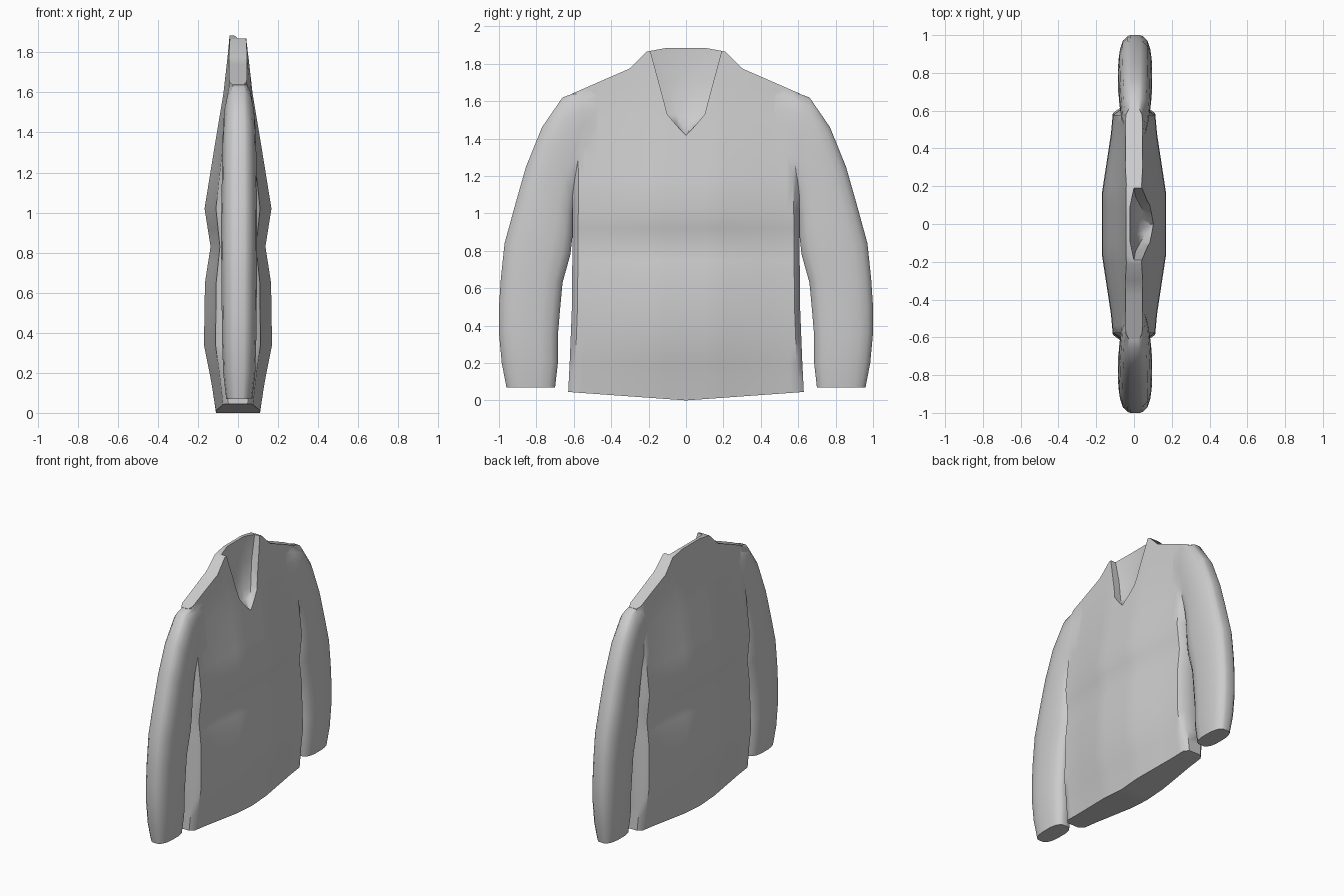
import bpy, bmesh

if "Cube" in bpy.data.objects:
    bpy.data.objects.remove(bpy.data.objects["Cube"])


def lerp(table, v):
    """Piecewise linear lookup in a list of (key, value)."""
    for (a, fa), (b, fb) in zip(table, table[1:]):
        if v <= b:
            return fa + (fb - fa) * max(0, (v - a) / (b - a))
    return table[-1][1]


def loft(name, rings):
    """Closed skin over equal-length rings, capped at both ends."""
    bm = bmesh.new()
    loops = [[bm.verts.new(p) for p in r] for r in rings]
    n = len(rings[0])
    for a, b in zip(loops, loops[1:]):
        for i in range(n):
            j = (i + 1) % n
            bm.faces.new((a[i], a[j], b[j], b[i]))
    # caps as strips between the two mirrored halves of the ring
    for l in (loops[0], loops[-1]):
        for i in range(n // 2 - 1):
            bm.faces.new((l[i], l[i + 1], l[n - 2 - i], l[n - 1 - i]))
    bmesh.ops.recalc_face_normals(bm, faces=bm.faces)
    me = bpy.data.meshes.new(name)
    bm.to_mesh(me)
    bm.free()
    ob = bpy.data.objects.new(name, me)
    bpy.context.collection.objects.link(ob)
    return ob


def combine(target, tool, operation):
    mod = target.modifiers.new(operation.lower(), 'BOOLEAN')
    mod.object, mod.operation, mod.solver = tool, operation, 'EXACT'
    bpy.context.view_layer.objects.active = target
    bpy.ops.object.modifier_apply(modifier=mod.name)
    bpy.data.objects.remove(tool)


# Torso: outline tables
depth = [(0, .11), (.05, .115), (.2, .142), (.34, .17), (.65, .165), (.83, .137),
         (1.02, .167), (1.36, .112), (1.6, .072), (1.87, .042)]
across = [(0, 1), (.16, 1), (.47, .72), (.58, .66), (.61, .42)]
shoulder = [(0, 1.885), (.1, 1.885), (.21, 1.865), (.3, 1.775), (.61, 1.64)]
hem = [(0, 0), (.61, .045)]
width = [(0, .632), (.2, .622), (.5, .61), (1.1, .605), (1.9, .61)]
half = [.05, .1, .16, .21, .3, .38, .47, .54, .58, .61]
cols = [-y for y in reversed(half)] + [0] + half
levels = [0, .12, .2, .34, .5, .65, .75, .83, .92, 1.02, 1.2,
          1.36, 1.48, 1.6, 1.7, 1.8, 1.885]
rings = []
for lv in levels:
    front, back = [], []
    for y in cols:
        a = abs(y)
        z = lv if lv else lerp(hem, a)
        if lv > 1.2:
            z = 1.2 + (lv - 1.2) / .685 * (lerp(shoulder, a) - 1.2)
        x = lerp(depth, z) * lerp(across, a)
        yy = y * lerp(width, z) / .61
        front.append((x, yy, z))
        back.append((-x, yy, z))
    rings.append(front + back[::-1])
sweater = loft("sweater", rings)

# Sleeves: outer point, inner point and half thickness of each section
sections = [((.45, 1.67), (.45, 1.2), .05), ((.56, 1.655), (.54, 1.18), .072),
            ((.66, 1.62), (.585, 1.14), .08), ((.77, 1.46), (.595, 1.07), .085),
            ((.855, 1.25), (.603, .98), .087), ((.915, 1.04), (.607, .88), .09),
            ((.97, .84), (.618, .78), .09), ((.99, .65), (.66, .63), .088),
            ((1, .5), (.673, .49), .087), ((1, .36), (.685, .35), .085),
            ((.985, .2), (.685, .2), .08), ((.96, .07), (.70, .07), .065)]
profile = [(1, .3), (.96, .48), (.82, .75), (.55, .92), (.25, 1),
           (-.4, 1), (-.75, .85), (-.93, .6), (-1, .35)]
for side in (-1, 1):
    rings = []
    for (yo, zo), (yi, zi), t in sections:
        ring = []
        for s, d in profile + [(s, -d) for s, d in reversed(profile)]:
            k = (s + 1) / 2
            ring.append((.006 + d * t, side * (yi + (yo - yi) * k), zi + (zo - zi) * k))
        rings.append(ring)
    combine(sweater, loft("sleeve", rings), 'UNION')

# V neck opening: rows of half width, height and depth of the scooped inside
neck = [(.004, 1.42, .085), (.055, 1.475, .04), (.1, 1.53, .012),
        (.145, 1.70, -.012), (.19, 1.865, -.02), (.2, 1.95, -.02)]
rings = []
for w, z, x in neck:
    edge = x + .02
    rings.append([(edge, -w, z), (x, -w * .5, z), (x, w * .5, z), (edge, w, z),
                  (.3, w, z), (.3, w * .5, z), (.3, -w * .5, z), (.3, -w, z)])
combine(sweater, loft("neck_cutter", rings), 'DIFFERENCE')

bpy.ops.object.select_all(action='DESELECT')
sweater.select_set(True)
bpy.context.view_layer.objects.active = sweater
bpy.ops.object.shade_smooth_by_angle(angle=0.75)
